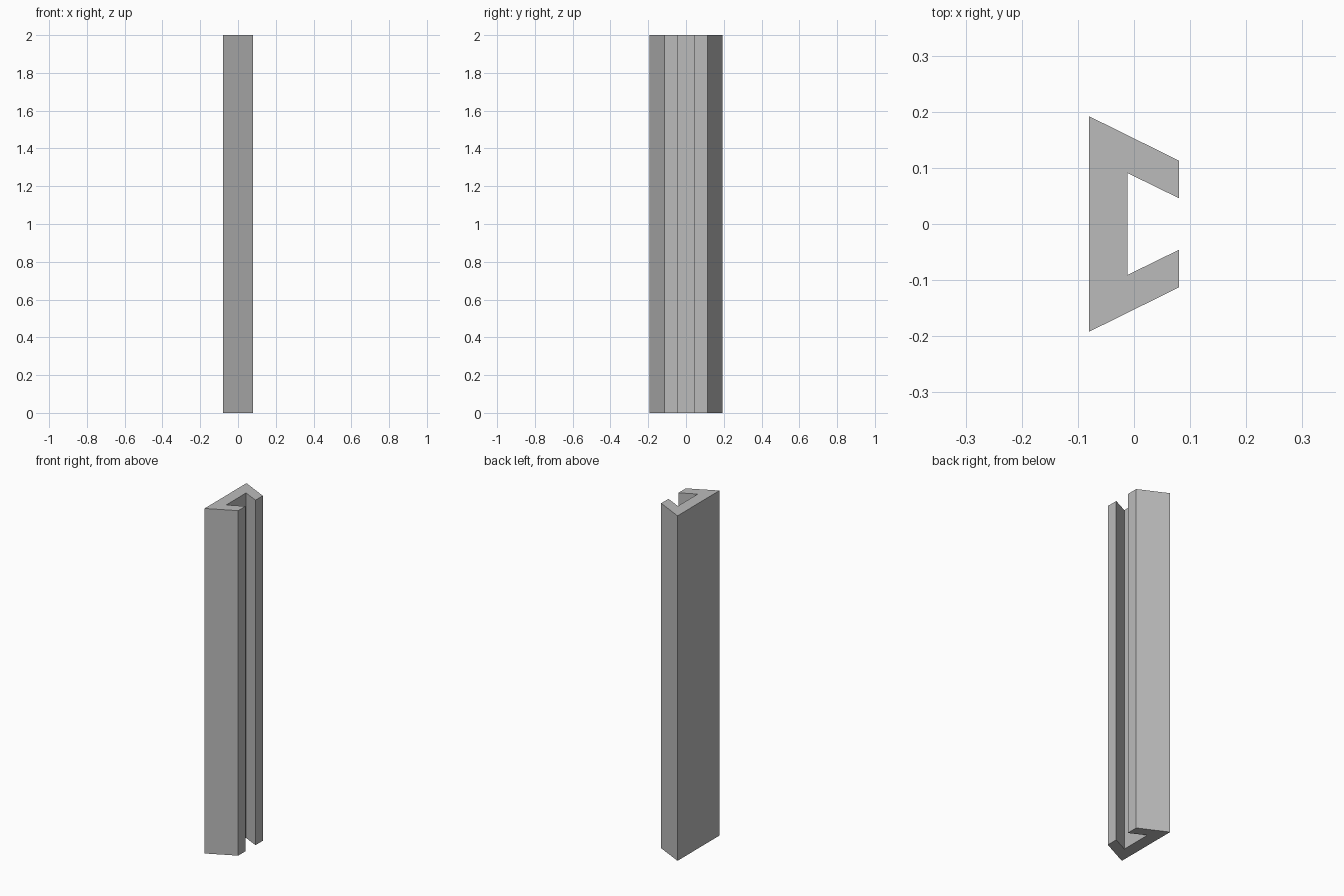
import bpy
import bmesh

HEIGHT = 2.0

cube = bpy.data.objects.get("Cube")
if cube:
    bpy.data.objects.remove(cube, do_unlink=True)

# Plain grey material
grey = bpy.data.materials.new("plain grey")
grey.use_nodes = True
colour = (0.5, 0.5, 0.5, 1.0)
grey.diffuse_color = colour
grey.node_tree.nodes["Principled BSDF"].inputs["Base Color"].default_value = colour

# Half of the channel section, mirrored across y = 0
half = [(-0.08, -0.192), (0.08, -0.113), (0.08, -0.046), (-0.012, -0.091)]
section = half + [(x, -y) for x, y in reversed(half)]

# Extrude the section into the full-height channel
bm = bmesh.new()
base = bm.faces.new([bm.verts.new((x, y, 0)) for x, y in section])
top = bmesh.ops.extrude_face_region(bm, geom=[base], use_keep_orig=True)["geom"]
bmesh.ops.translate(bm, vec=(0, 0, HEIGHT),
                    verts=[v for v in top if isinstance(v, bmesh.types.BMVert)])
bmesh.ops.recalc_face_normals(bm, faces=bm.faces)

mesh = bpy.data.meshes.new("channel_bar")
bm.to_mesh(mesh)
bm.free()
mesh.materials.append(grey)
channel = bpy.data.objects.new("channel_bar", mesh)
bpy.context.collection.objects.link(channel)
